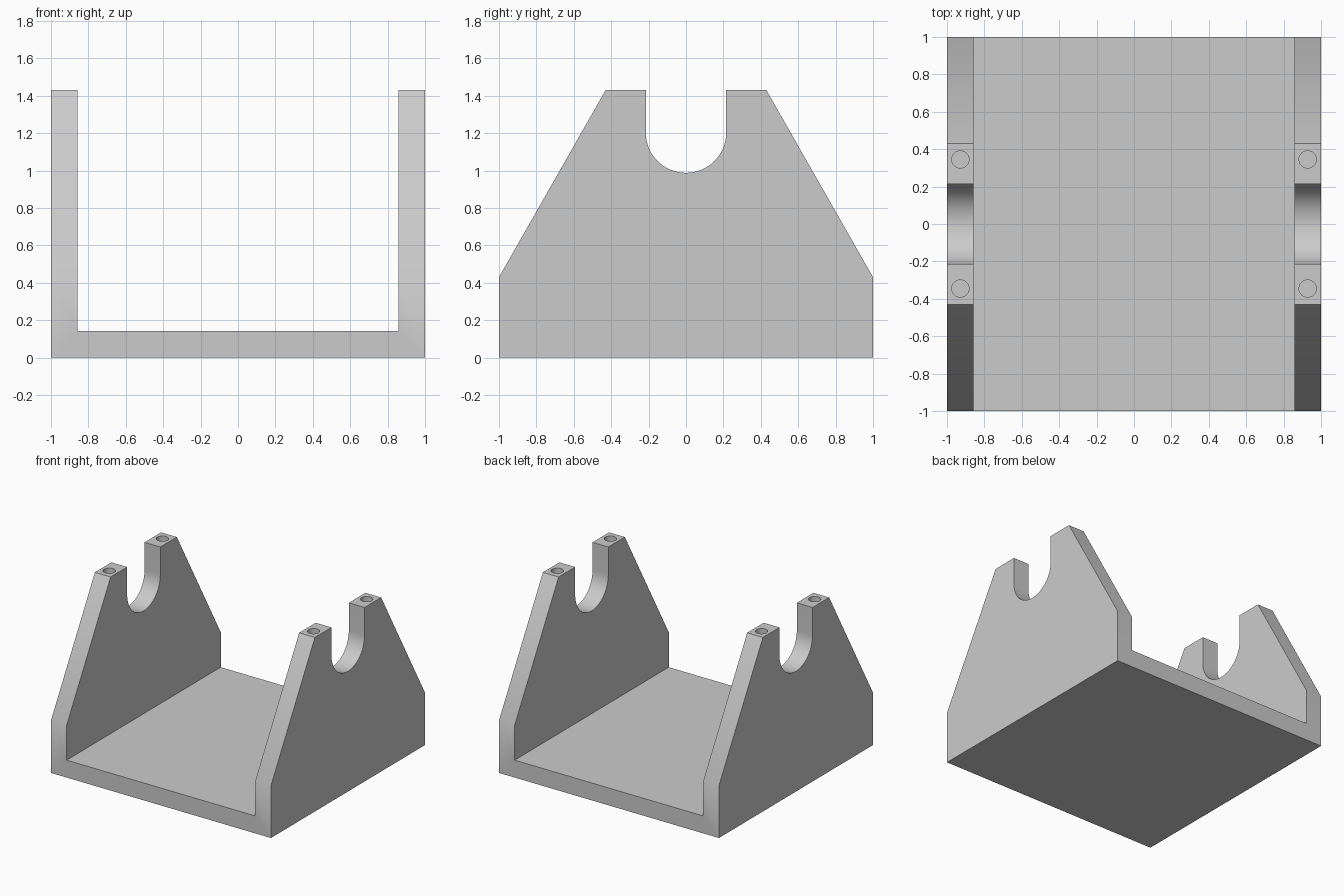
import bpy, bmesh
from math import sin, cos, pi

cube = bpy.data.objects.get("Cube")
if cube:
    bpy.data.objects.remove(cube, do_unlink=True)

T = 0.143            # plate thickness
TOP = 1.43           # bracket height
SLOT_R, SLOT_Z = 0.215, 1.203
HOLE_Y, HOLE_R, HOLE_DEPTH = 0.345, 0.046, 0.285

grey = bpy.data.materials.new("plain grey")
grey.use_nodes = True
colour = (0.6, 0.6, 0.6, 1)
grey.diffuse_color = colour
grey.node_tree.nodes["Principled BSDF"].inputs["Base Color"].default_value = colour


def finish(name, bm):
    bmesh.ops.recalc_face_normals(bm, faces=bm.faces)
    mesh = bpy.data.meshes.new(name)
    bm.to_mesh(mesh)
    bm.free()
    obj = bpy.data.objects.new(name, mesh)
    mesh.materials.append(grey)
    bpy.context.collection.objects.link(obj)
    return obj


def cut(target, cutter):
    mod = target.modifiers.new(cutter.name, 'BOOLEAN')
    mod.operation, mod.solver, mod.object = 'DIFFERENCE', 'EXACT', cutter
    bpy.context.view_layer.objects.active = target
    bpy.ops.object.modifier_apply(modifier=mod.name)
    bpy.data.objects.remove(cutter, do_unlink=True)


# Side profile with tapered shoulders and a round-bottomed slot
half = [(1, 0), (1, 0.43), (0.43, TOP), (SLOT_R, TOP)]
arc = [(SLOT_R * cos(pi * i / 32), SLOT_Z - SLOT_R * sin(pi * i / 32)) for i in range(33)]
profile = half + arc + [(-y, z) for y, z in reversed(half)]

# Extrude the profile across the full width
bm = bmesh.new()
face = bm.faces.new([bm.verts.new((-1, y, z)) for y, z in profile])
ext = bmesh.ops.extrude_face_region(bm, geom=[face])
bmesh.ops.translate(bm, vec=(2, 0, 0),
                    verts=[g for g in ext["geom"] if isinstance(g, bmesh.types.BMVert)])
bracket = finish("cradle_bracket", bm)

# Clear the trough between the two side walls
bm = bmesh.new()
bmesh.ops.create_cube(bm, size=1)
bmesh.ops.scale(bm, vec=(2 - 2 * T, 3, 2), verts=bm.verts)
bmesh.ops.translate(bm, vec=(0, 0, T + 1), verts=bm.verts)
cut(bracket, finish("trough_cutter", bm))

# Blind screw holes in the four wall tops
bm = bmesh.new()
for sx in (-1, 1):
    for sy in (-1, 1):
        hole = bmesh.ops.create_cone(bm, cap_ends=True, segments=32, radius1=HOLE_R,
                                     radius2=HOLE_R, depth=2 * HOLE_DEPTH)
        bmesh.ops.translate(bm, vec=(sx * (1 - T / 2), sy * HOLE_Y, TOP), verts=hole["verts"])
cut(bracket, finish("hole_cutter", bm))

# Smooth the round surfaces, keep the plate edges sharp
bpy.ops.object.select_all(action='DESELECT')
bracket.select_set(True)
bpy.context.view_layer.objects.active = bracket
bpy.ops.object.shade_smooth_by_angle(angle=pi / 6)
